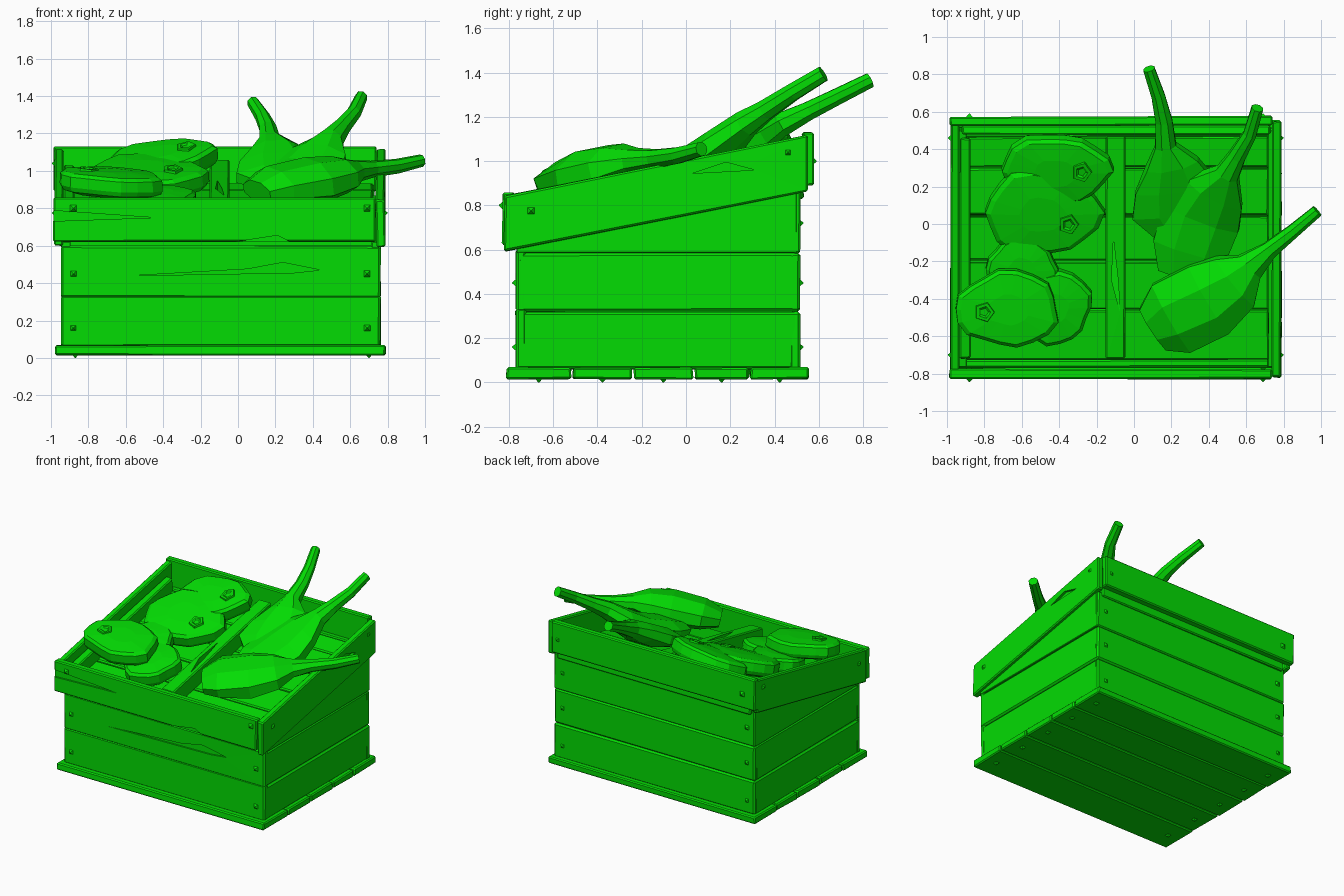
import bpy, bmesh, math, random
from mathutils import Vector

random.seed(4)
if "Cube" in bpy.data.objects:
    bpy.data.objects.remove(bpy.data.objects["Cube"])

GREEN = (0.001, 0.72, 0.001, 1)
mat = bpy.data.materials.new("bright_green")
mat.use_nodes = True
mat.diffuse_color = GREEN
mat.node_tree.nodes["Principled BSDF"].inputs["Base Color"].default_value = GREEN

SLOPE = 0.2  # tilt of the crate's open top


def finish(name, bm):
    bmesh.ops.recalc_face_normals(bm, faces=bm.faces)
    mesh = bpy.data.meshes.new(name)
    bm.to_mesh(mesh)
    bm.free()
    mesh.materials.append(mat)
    ob = bpy.data.objects.new(name, mesh)
    bpy.context.scene.collection.objects.link(ob)
    return ob


def loft(name, rings, bevel=0.0):
    """Skin a list of equal point rings and cap both ends."""
    bm = bmesh.new()
    rows = [[bm.verts.new(p) for p in ring] for ring in rings]
    n = len(rows[0])
    for a, b in zip(rows, rows[1:]):
        for i in range(n):
            j = (i + 1) % n
            bm.faces.new((a[i], a[j], b[j], b[i]))
    bm.faces.new(rows[0])
    bm.faces.new(rows[-1])
    if bevel:
        bmesh.ops.bevel(bm, geom=bm.edges[:], offset=bevel, segments=1, affect='EDGES')
    return finish(name, bm)


def board(name, x, y, z, slope=0.0, wobble=0.004, bevel=0.008):
    """Rough plank between two corners; slope lifts it towards the back."""
    def corner(px, py, pz):
        j = [random.uniform(-wobble, wobble) for _ in range(3)]
        return Vector((px + j[0], py + j[1], pz + slope * py + j[2] * 0.6))
    rings = [[corner(px, py, pz) for py, pz in
              ((y[0], z[0]), (y[1], z[0]), (y[1], z[1]), (y[0], z[1]))] for px in x]
    return loft(name, rings, bevel)


def crack(ob, points, axis, depth):
    """Cut a shallow wedge into a plank; depth is a range along the axis."""
    def place(a, b, d):
        c = [a, b]
        c.insert(axis, d)
        return Vector(c)
    cutter = loft("cutter", [[place(a, b, d) for a, b in points] for d in depth])
    mod = ob.modifiers.new("crack", 'BOOLEAN')
    mod.operation, mod.solver, mod.object = 'DIFFERENCE', 'EXACT', cutter
    bpy.context.view_layer.objects.active = ob
    bpy.ops.object.modifier_apply(modifier=mod.name)
    bpy.data.objects.remove(cutter)


def nail(pos, direction):
    d = Vector(direction)
    u = d.orthogonal().normalized()
    v = d.cross(u)
    p = Vector(pos)
    loft("nail", [[p + d * h + (u * math.cos(t) + v * math.sin(t)) * r
                   for t in [k * math.tau / 4 for k in range(4)]]
                  for r, h in ((0.028, -0.005), (0.003, 0.015))])


# Bottom slats with nails underneath
edges = [-0.815, -0.515, -0.24, 0.035, 0.287, 0.56]
for a, b in zip(edges, edges[1:]):
    board("bottom_slat", (-0.975, 0.788), (a + 0.004, b - 0.004), (0.015, 0.068))
    for x in (-0.87, 0.7):
        nail((x, (a + b) / 2, 0.015), (0, 0, -1))

# Straight courses of wall boards, edges touching
fronts = []
for z0, z1 in ((0.06, 0.32), (0.32, 0.585)):
    fronts.append(board("front_board", (-0.945, 0.762), (-0.77, -0.72), (z0, z1 + 0.015), 0, 0.003, 0.012))
    board("back_board", (-0.945, 0.762), (0.465, 0.515), (z0, z1), 0, 0.003, 0.012)
    for x in (-0.92, 0.737):
        board("side_board", (x - 0.025, x + 0.025), (-0.76, 0.505), (z0, z1), 0, 0.003, 0.012)
board("back_board", (-0.945, 0.762), (0.465, 0.515), (0.585, 0.86))
board("back_filler", (-0.92, 0.73), (0.48, 0.53), (0.83, 0.93))
crack(fronts[1], [(-0.56, 0.44), (0.3, 0.455), (0.44, 0.47), (0.24, 0.51), (0.05, 0.475)],
      1, (-0.8, -0.757))

# Wedge boards that fill the sides below the tilted rim
for x in (-0.92, 0.74):
    loft("side_wedge", [[Vector((px, y, z)) for y, z in
                         ((-0.765, 0.585), (0.5, 0.585), (0.5, 0.87), (-0.765, 0.62))]
                        for px in (x - 0.025, x + 0.025)], 0.004)

# Rim boards
front_rim = board("front_rim", (-0.988, 0.735), (-0.83, -0.775), (0.62, 0.858))
crack(front_rim, [(-1.02, 0.73), (-0.45, 0.75), (-1.02, 0.79)], 1, (-0.86, -0.815))
crack(front_rim, [(-0.08, 0.61), (0.3, 0.61), (0.21, 0.655)], 1, (-0.86, -0.815))
board("back_rim", (-0.985, 0.738), (0.525, 0.575), (0.89, 1.13))
board("left_rim", (-0.98, -0.935), (-0.79, 0.535), (0.755, 1.008), SLOPE)
right_rim = board("right_rim", (0.738, 0.787), (-0.82, 0.55), (0.755, 1.008), SLOPE)
crack(right_rim, [(0.03, 0.945), (0.31, 0.96), (0.18, 0.995)], 0, (0.77, 0.82))

# Cleat along the inside of the left rim
board("left_cleat", (-0.93, -0.875), (-0.72, 0.46), (0.82, 0.94), SLOPE)

# Wall nails
for x in (-0.88, 0.69):
    for z in (0.16, 0.45):
        nail((x, -0.77, z), (0, -1, 0))
    nail((x, -0.83, 0.8), (0, -1, 0))
    for z in (0.16, 0.45, 0.72):
        nail((x, 0.515, z), (0, 1, 0))
    nail((x, 0.575, 1.0), (0, 1, 0))
for y, z in ((-0.7, 0.775), (0.46, 1.04)):
    nail((0.785, y, z), (1, 0, 0))
    nail((-0.98, y, z), (-1, 0, 0))

# Tilted display floor and the divider on it
slats = [-0.73, -0.46, -0.2, 0.045, 0.3, 0.47]
for a, b in zip(slats, slats[1:]):
    board("floor_slat", (-0.9, 0.72), (a + 0.004, b - 0.004), (0.81, 0.84), SLOPE, 0.003)
divider = board("divider", (-0.15, -0.045), (-0.72, 0.47), (0.835, 0.965), SLOPE)
crack(divider, [(-0.11, -0.08), (-0.12, -0.3), (-0.075, -0.47), (-0.085, -0.3)],
      2, (0.87, 1.1))


def disc_root(name, centre, rx, ry, tilt, lean, socket, phase):
    """Lobed flat vegetable, top at centre, with a small hollow crown."""
    c = Vector(centre)
    n = 18

    def ring(scale, drop):
        pts = []
        for k in range(n):
            t = k * math.tau / n
            r = scale * (0.97 + 0.05 * math.sin(3 * t + phase) + 0.04 * math.sin(6 * t + phase))
            x, y = rx * r * math.cos(t), ry * r * math.sin(t)
            pts.append(c + Vector((x, y + drop * tilt, x * lean + y * tilt - drop)))
        return pts
    loft(name, [ring(s, d) for s, d in
                ((0.7, 0.12), (0.95, 0.1), (1, 0.075), (0.99, 0.02), (0.9, 0.003), (0.4, -0.006))])
    if socket:
        sx, sy = socket[0] - c.x, socket[1] - c.y
        base = c + Vector((sx, sy, sx * lean + sy * tilt))
        loft(name + "_crown", [[base + Vector((r * math.cos(t), r * math.sin(t) - h * tilt,
                                               r * (math.cos(t) * lean + math.sin(t) * tilt) + h))
                                for t in [k * math.tau / 5 for k in range(5)]]
                               for r, h in ((0.06, -0.01), (0.052, 0.014), (0.034, 0.014), (0.022, 0.007))])


disc_root("back_disc", (-0.42, 0.27, 1.1), 0.3, 0.19, 0.42, 0.13, (-0.28, 0.28), 1)
disc_root("middle_disc", (-0.49, 0.05, 1.02), 0.32, 0.235, 0.36, 0.0, (-0.35, 0.0), 2)
disc_root("low_front_disc", (-0.43, -0.45, 0.885), 0.21, 0.205, 0.25, 0.0, None, 0)
disc_root("low_back_disc", (-0.6, -0.25, 0.93), 0.2, 0.175, 0.25, 0.0, None, 3)
disc_root("front_disc", (-0.675, -0.46, 0.995), 0.285, 0.21, 0.16, -0.06, (-0.8, -0.47), 4)


def stalked(name, path):
    """Flattened body running into a curved stalk; rows are x, y, z, half width, half height."""
    pts = [Vector(p[:3]) for p in path]
    rings = []
    for i, (_, _, _, w, h) in enumerate(path):
        t = (pts[min(i + 1, len(pts) - 1)] - pts[max(i - 1, 0)]).normalized()
        side = t.cross(Vector((0, -SLOPE, 1))).normalized()
        up = side.cross(t)
        rings.append([pts[i] + side * w * math.cos(a) * random.uniform(0.95, 1.05)
                      + up * h * math.sin(a)
                      for a in [(k + 0.5) * math.tau / 8 for k in range(8)]])
    loft(name, rings)


stalked("front_stalked", [
    (0.1, -0.56, 0.89, 0.14, 0.06), (0.2, -0.5, 0.92, 0.22, 0.1),
    (0.4, -0.4, 0.95, 0.23, 0.12), (0.54, -0.31, 0.98, 0.18, 0.1),
    (0.62, -0.23, 1.0, 0.09, 0.06), (0.72, -0.14, 1.01, 0.05, 0.045),
    (0.85, -0.04, 1.025, 0.04, 0.04), (0.98, 0.07, 1.055, 0.034, 0.034)])
stalked("middle_stalked", [
    (0.26, -0.28, 0.89, 0.14, 0.05), (0.3, -0.14, 0.93, 0.22, 0.075),
    (0.36, 0.04, 0.99, 0.23, 0.085), (0.43, 0.17, 1.08, 0.18, 0.08),
    (0.5, 0.27, 1.17, 0.07, 0.065), (0.55, 0.36, 1.23, 0.05, 0.05),
    (0.62, 0.48, 1.31, 0.04, 0.042), (0.66, 0.62, 1.395, 0.034, 0.038)])
stalked("back_stalked", [
    (0.26, -0.05, 0.93, 0.16, 0.05), (0.24, 0.07, 0.97, 0.27, 0.075),
    (0.22, 0.2, 1.03, 0.24, 0.085), (0.2, 0.32, 1.1, 0.15, 0.08),
    (0.17, 0.42, 1.16, 0.06, 0.06), (0.16, 0.55, 1.225, 0.047, 0.045),
    (0.13, 0.68, 1.29, 0.04, 0.04), (0.08, 0.83, 1.365, 0.033, 0.036)])
